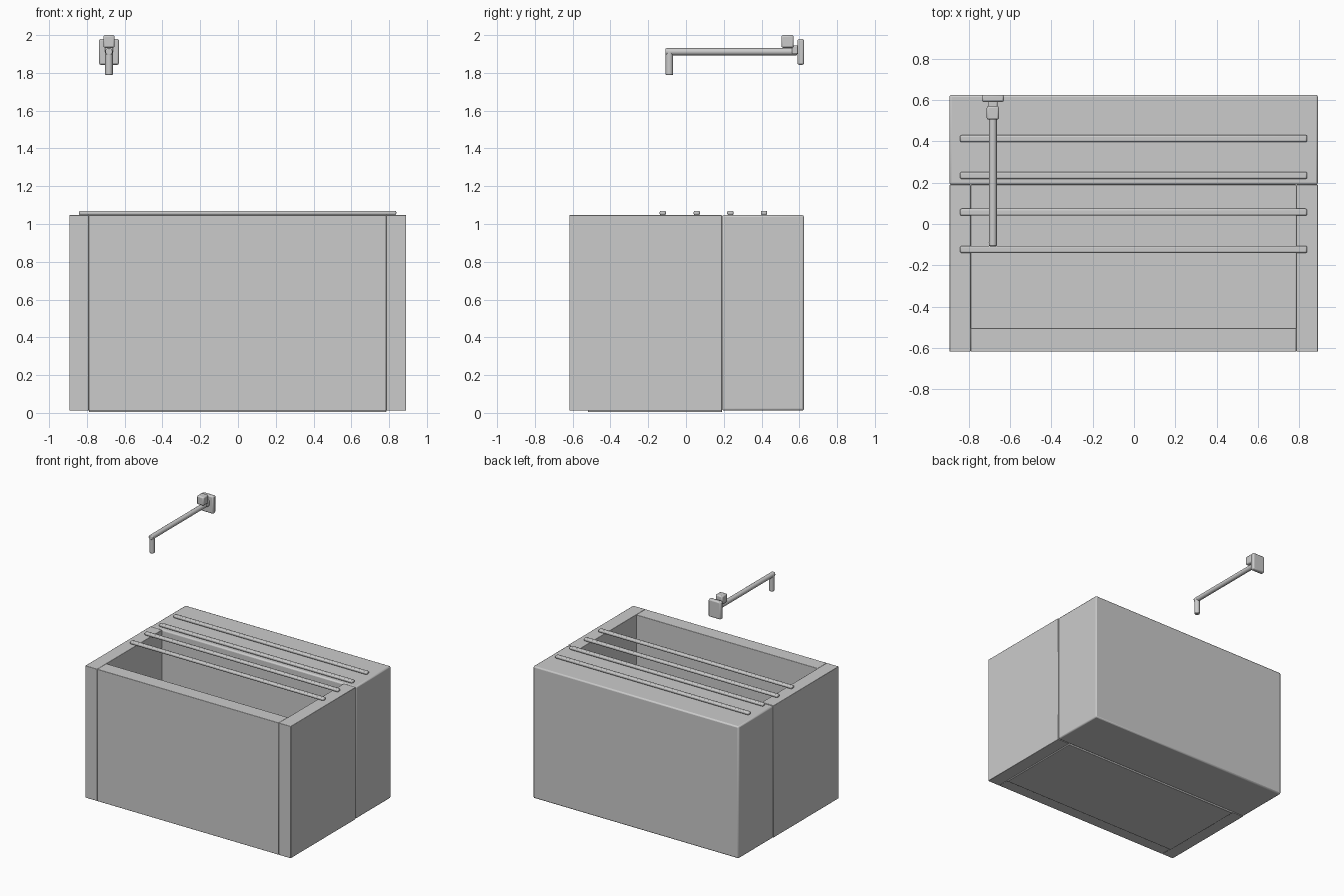
import bpy
from mathutils import Vector

if "Cube" in bpy.data.objects:
    bpy.data.objects.remove(bpy.data.objects["Cube"])


def finish(ob, bevel, segments=2):
    """Soft bevelled edges with smooth shading kept sharp at corners."""
    if bevel:
        m = ob.modifiers.new("soft_edges", 'BEVEL')
        m.width = bevel
        m.segments = segments
        m.limit_method = 'ANGLE'
    bpy.ops.object.shade_smooth_by_angle()


def box(name, x, y, z, bevel=0.0):
    """Box from (min, max) ranges on each axis."""
    r = (x, y, z)
    bpy.ops.mesh.primitive_cube_add(size=1, location=[(a + b) / 2 for a, b in r])
    ob = bpy.context.object
    ob.name = name
    ob.scale = [b - a for a, b in r]
    bpy.ops.object.transform_apply(location=False, rotation=False, scale=True)
    finish(ob, bevel)
    return ob


def rod(name, start, end, radius, bevel=0.005):
    """Round bar between two points."""
    a, b = Vector(start), Vector(end)
    d = b - a
    bpy.ops.mesh.primitive_cylinder_add(vertices=16, radius=radius, depth=d.length,
                                        location=(a + b) / 2)
    ob = bpy.context.object
    ob.name = name
    ob.rotation_euler = d.to_track_quat('Z', 'Y').to_euler()
    finish(ob, bevel)
    return ob


# Trough: side walls, front wall, thick back ledge and floor
TOP = 1.047
box("left_wall", (-0.893, -0.79), (-0.618, 0.19), (0.012, TOP), 0.003)
box("right_wall", (0.785, 0.89), (-0.618, 0.19), (0.012, TOP), 0.003)
box("front_wall", (-0.79, 0.785), (-0.618, -0.503), (0.012, TOP), 0.003)
box("back_ledge", (-0.893, 0.89), (0.19, 0.625), (0.012, TOP), 0.01)
box("basin_floor", (-0.79, 0.785), (-0.52, 0.19), (0.004, 0.1), 0.003)

# Grate bars laid across the opening and ledge
for i, y in enumerate((-0.123, 0.057, 0.235, 0.413)):
    box(f"grate_bar_{i + 1}", (-0.842, 0.838), (y - 0.017, y + 0.017),
        (1.047, 1.07), 0.008)

# Wall tap: mounting plate, neck, arm, spout and handle
X = -0.683
box("tap_plate", (X - 0.053, X + 0.053), (0.59, 0.625), (1.843, 1.98), 0.009)
box("tap_neck", (X - 0.022, X + 0.022), (0.56, 0.6), (1.9, 1.945), 0.006)
rod("tap_arm", (X, -0.108, 1.912), (X, 0.588, 1.912), 0.019)
rod("tap_spout", (X, -0.088, 1.915), (X, -0.088, 1.788), 0.02)
box("tap_handle", (X - 0.03, X + 0.03), (0.505, 0.57), (1.933, 2.0), 0.009)
